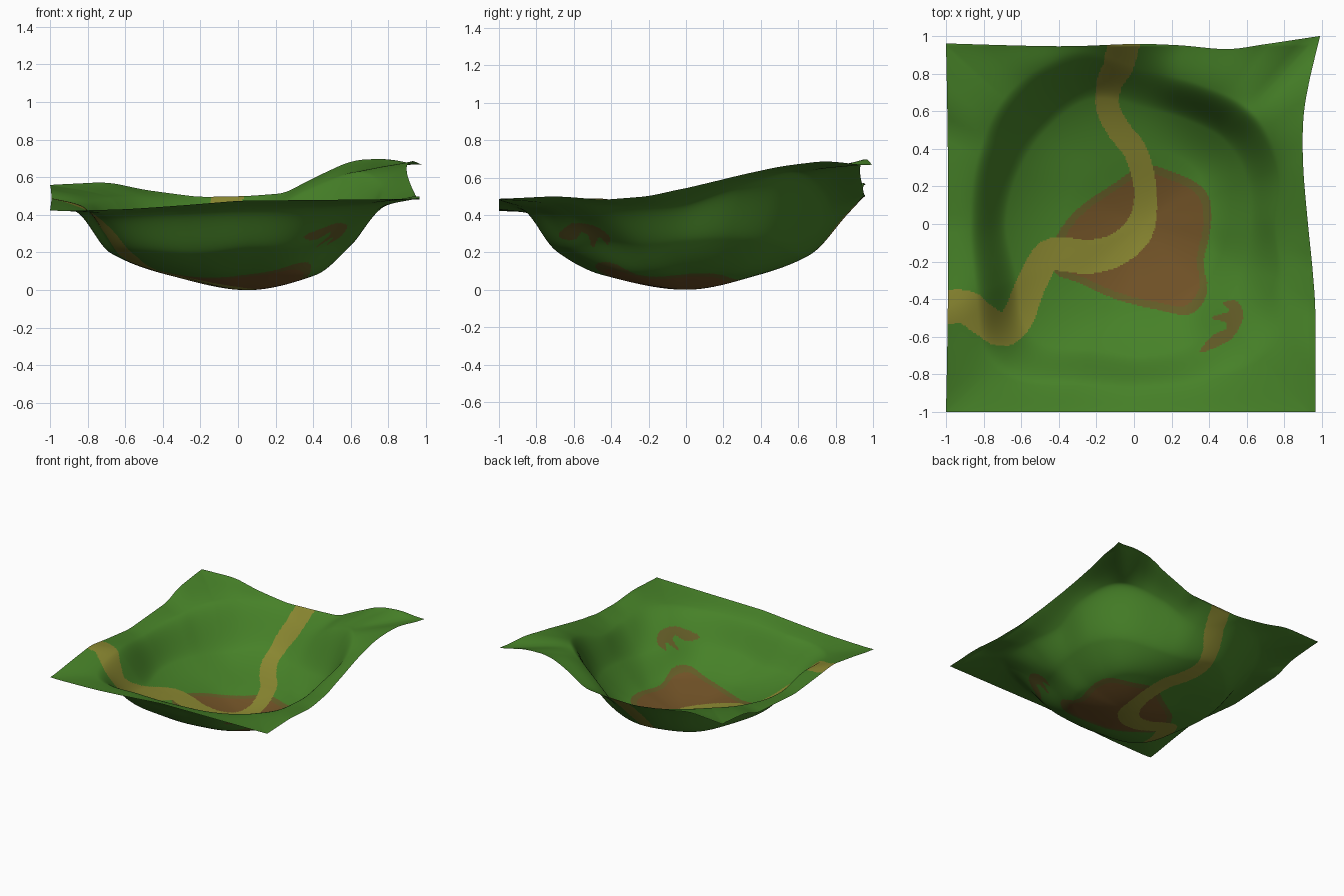
import bpy, bmesh, math

if "Cube" in bpy.data.objects:
    bpy.data.objects.remove(bpy.data.objects["Cube"])

N = 260                      # grid resolution
CX, CY = 0.05, 0.0           # lowest point of the hollow

# Bowl profile every 22.5 degrees: floor radius (z=.08), wall foot r,z, wall crest r,z
BOWL = [(.35, .57, .26, .70, .46), (.36, .60, .27, .78, .56),
        (.40, .62, .25, .83, .63), (.40, .60, .20, .80, .53),
        (.39, .62, .17, .82, .38), (.38, .72, .20, .97, .48),
        (.40, .72, .18, 1.0, .50), (.42, .72, .20, .95, .45),
        (.42, .73, .20, .92, .42), (.43, .73, .18, .96, .45),
        (.48, .84, .20, 1.10, .41), (.48, .72, .19, .93, .42),
        (.43, .70, .22, .87, .43), (.42, .68, .22, .90, .44),
        (.42, .62, .26, .95, .46), (.39, .58, .24, .80, .45)]

# Heights along the outer edge of the sheet (x, y, z)
EDGE = [(.95, -1, .485), (.95, -.7, .50), (.95, -.45, .48), (.94, -.2, .50), (.92, 0, .545),
        (.9, .3, .63), (.9, .5, .67), (.92, .75, .69), (.98, 1, .66), (.8, .96, .70),
        (.6, .95, .69), (.4, .94, .60), (.25, .95, .515), (.05, .95, .50), (-.2, .95, .495),
        (-.5, .94, .535), (-.7, .95, .575), (-1, .96, .56), (-1, .65, .53), (-1, .5, .47),
        (-1, 0, .44), (-1, -.3, .47), (-1, -.5, .495), (-1, -.75, .46), (-1, -1, .42),
        (-.6, -1, .43), (0, -1, .475), (.5, -1, .48)]

# Outlines of the sheet and of the painted areas, seen from above
RIGHT = [(-1, .965), (-.5, .965), (-.25, .95), (0, .925), (.3, .90), (.55, .90), (.75, .93), (1, .99)]
BACK = [(-1, .96), (-.4, .945), (0, .957), (.25, .95), (.5, .93), (.7, .955), (1, 1)]
TRAIL = [(-1.05, -.45, .09), (-.9, -.44, .09), (-.8, -.51, .085), (-.7, -.56, .09),
         (-.62, -.5, .085), (-.56, -.35, .08), (-.47, -.18, .08), (-.38, -.16, .09),
         (-.25, -.175, .09), (-.1, -.14, .085), (.02, -.04, .08), (.06, .1, .062),
         (.05, .25, .06), (0, .4, .063), (-.08, .5, .063), (-.14, .62, .062),
         (-.13, .75, .068), (-.08, .85, .08), (-.05, 1.0, .09)]
CLEARING = [(-.42, -.08), (-.3, .08), (-.1, .22), (.05, .31), (.2, .28), (.38, .18), (.41, 0),
            (.37, -.2), (.39, -.36), (.3, -.48), (.1, -.45), (-.1, -.4), (-.3, -.31), (-.43, -.25)]
PATCH = [(.47, -.42), (.55, -.41), (.58, -.5), (.52, -.61), (.4, -.67), (.35, -.675),
         (.42, -.59), (.49, -.56), (.48, -.52), (.41, -.50), (.46, -.48), (.51, -.46)]


def catmull(a, b, c, d, t):
    return b + .5 * t * (c - a + t * (2*a - 5*b + 4*c - d + t * (3*(b - c) + d - a)))


def smooth(pts, steps, closed):
    n, out = len(pts), []
    for i in range(n if closed else n - 1):
        q = [pts[(i + k) % n] if closed else pts[min(max(i + k, 0), n - 1)] for k in (-1, 0, 1, 2)]
        out += [tuple(catmull(*v, s / steps) for v in zip(*q)) for s in range(steps)]
    return out if closed else out + [pts[-1]]


def lookup(table, x):
    for (a, va), (b, vb) in zip(table, table[1:]):
        if x <= b:
            return va + (vb - va) * max(0, (x - a) / (b - a))
    return table[-1][1]


def monotone(xs, ys, x):
    """Shape-preserving cubic through a radial profile."""
    if x >= xs[-1]:
        return ys[-1]
    h = [b - a for a, b in zip(xs, xs[1:])]
    d = [(ys[i + 1] - ys[i]) / h[i] for i in range(len(h))]
    m = [0.0] + [2*a*b / (a + b) if a * b > 0 else 0.0 for a, b in zip(d, d[1:])] + [d[-1]]
    i = max(k for k in range(len(h)) if x >= xs[k])
    t = (x - xs[i]) / h[i]
    return (ys[i] * (1 + 2*t) * (1 - t)**2 + h[i] * m[i] * t * (1 - t)**2
            + ys[i+1] * t*t * (3 - 2*t) + h[i] * m[i+1] * t*t * (t - 1))


right_line = smooth(RIGHT, 6, False)
back_line = smooth(BACK, 6, False)
trail = smooth(TRAIL, 4, False)
clearing = smooth(CLEARING, 3, True)
patch = smooth(PATCH, 3, True)
core = [(.03 + (x - .03) * .89, -.08 + (y + .08) * .89) for x, y in clearing]

# Edge heights resampled by direction so lookup is quick
TAU = 2 * math.pi
by_angle = sorted((math.atan2(y - CY, x - CX) % TAU, z) for x, y, z in EDGE)
by_angle = [(by_angle[-1][0] - TAU, by_angle[-1][1])] + by_angle + [(by_angle[0][0] + TAU, by_angle[0][1])]
edge_z = [lookup(by_angle, i * TAU / 720) for i in range(720)]
edge_z = [sum(edge_z[(i + k) % 720] for k in range(-5, 6)) / 11 for i in range(720)]


def height(x, y):
    dx, dy = x - CX, y - CY
    r = math.hypot(dx, dy)
    if r < 1e-6:
        return 0.0
    a = math.atan2(dy, dx) % TAU
    s = a / TAU * 16
    i, t = int(s), s - int(s)
    q = [BOWL[(i + k) % 16] for k in (-1, 0, 1, 2)]
    r1, r2, z2, r3, z3 = (catmull(*v, t) for v in zip(*q))
    c, sn = dx / r, dy / r
    re = min(((.93 if c > 0 else 1) + (-CX if c > 0 else CX)) / max(abs(c), 1e-6),
             (.95 if sn > 0 else 1) / max(abs(sn), 1e-6))
    f = a / TAU * 720
    k = int(f)
    ze = edge_z[k % 720] * (1 - f + k) + edge_z[(k + 1) % 720] * (f - k)
    return monotone((0, r1, r2, r3, max(re, r3 + .05)), (0, .08, z2, z3, ze), r)


def inside(poly, x, y):
    hit = False
    for (x1, y1), (x2, y2) in zip(poly, poly[1:] + poly[:1]):
        if (y1 > y) != (y2 > y) and x < x1 + (y - y1) * (x2 - x1) / (y2 - y1):
            hit = not hit
    return hit


def on_trail(x, y):
    for (ax, ay, aw), (bx, by, bw) in zip(trail, trail[1:]):
        if abs(x - ax) > .25 or abs(y - ay) > .25:
            continue
        ux, uy = bx - ax, by - ay
        t = min(1, max(0, ((x - ax) * ux + (y - ay) * uy) / (ux * ux + uy * uy)))
        if math.hypot(x - ax - ux * t, y - ay - uy * t) < aw + (bw - aw) * t:
            return True
    return False


def ground(x, y):
    """Colour slot: 0 grass, 1 trail, 2 bare earth, 3 worn grass."""
    if on_trail(x, y):
        return 1
    if abs(x) < .5 and -.55 < y < .4 and inside(clearing, x, y):
        return 2 if inside(core, x, y) else 3
    return 3 if .3 < x < .62 and -.72 < y < -.38 and inside(patch, x, y) else 0


# Terrain sheet: a fine grid stretched to the outline and sunk into a bowl
bm = bmesh.new()
bmesh.ops.create_grid(bm, x_segments=N, y_segments=N, size=1)
for v in bm.verts:
    u, w = v.co.x, v.co.y
    xr, yb = lookup(right_line, w), lookup(back_line, u)
    left = -1 + .012 * (1 - w * w)
    x = left + (xr - left) * (u + 1) / 2
    y = -1 + (yb + 1) * (w + 1) / 2
    v.co = (x, y, height(x, y))
for f in bm.faces:
    c = f.calc_center_median()
    f.material_index = ground(c.x, c.y)
    f.smooth = True
mesh = bpy.data.meshes.new("terrain")
bm.to_mesh(mesh)
bm.free()
for name, col in (("grass green", (.062, .22, .021)), ("trail yellow", (.25, .24, .03)),
                  ("bare earth brown", (.165, .085, .02)), ("worn grass", (.125, .108, .02))):
    mat = bpy.data.materials.new(name)
    mat.diffuse_color = (*col, 1)
    mat.use_nodes = True
    mat.node_tree.nodes["Principled BSDF"].inputs["Base Color"].default_value = mat.diffuse_color
    mesh.materials.append(mat)
terrain = bpy.data.objects.new("terrain", mesh)
bpy.context.collection.objects.link(terrain)
